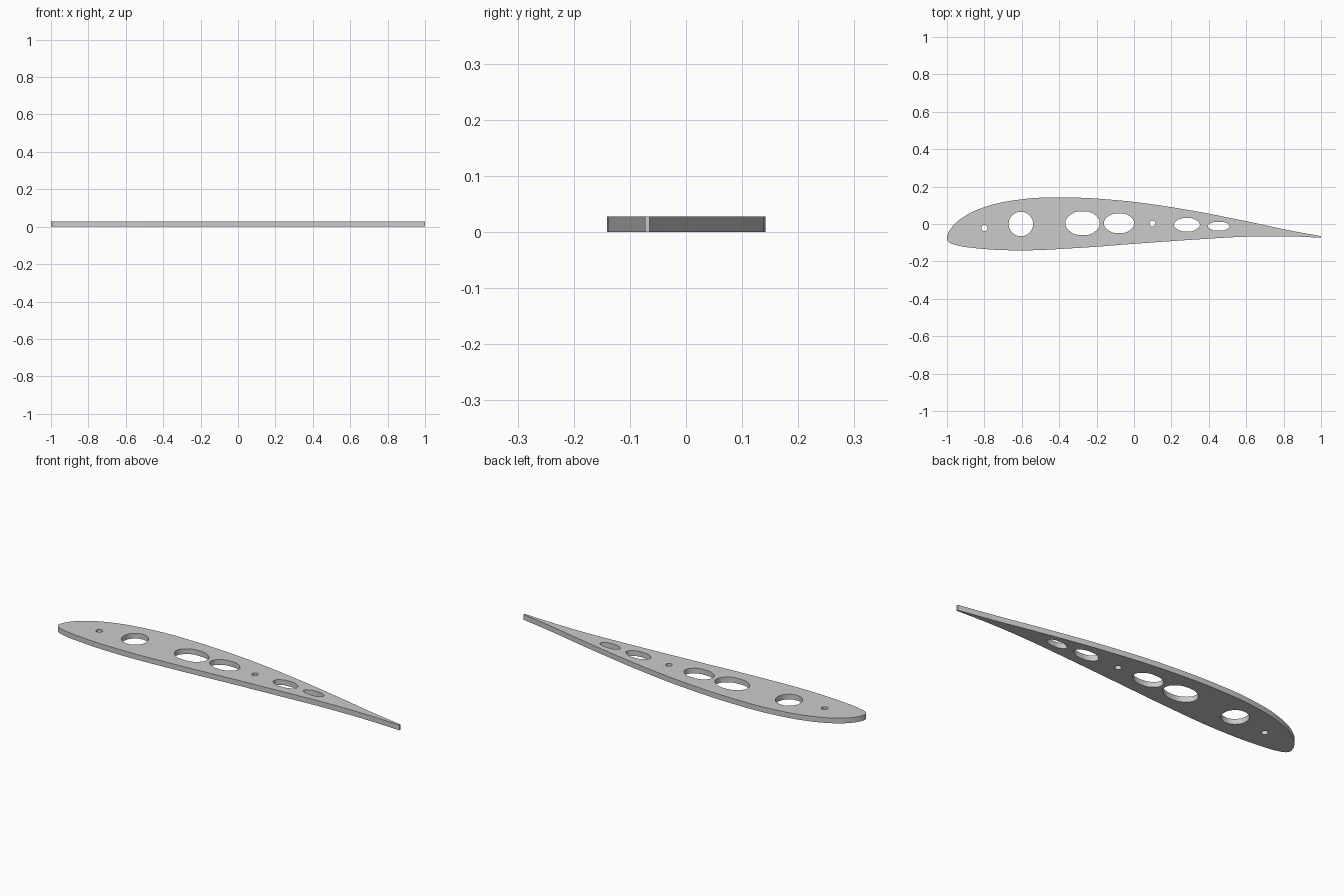
import bpy
import math

cube = bpy.data.objects.get("Cube")
if cube:
    bpy.data.objects.remove(cube, do_unlink=True)

THICK = 0.028

# Aerofoil outline, nose to tail on top, then back along the underside
UPPER = [(-1, -0.07), (-0.98, -0.025), (-0.92, 0.032), (-0.8, 0.09), (-0.6, 0.132),
         (-0.39, 0.142), (-0.1, 0.128), (0.2, 0.09), (0.6, 0.015), (0.8, -0.028), (1, -0.065)]
LOWER = [(1, -0.073), (0.8, -0.066), (0.6, -0.068), (0.3, -0.085), (0, -0.106),
         (-0.3, -0.128), (-0.62, -0.141), (-0.85, -0.129), (-0.95, -0.113),
         (-0.99, -0.097), (-1, -0.08)]

# Lightening and rod holes: centre x, centre y, radius x, radius y
HOLES = [(-0.8, -0.022, 0.016, 0.016), (-0.605, 0, 0.065, 0.065),
         (-0.275, 0.004, 0.092, 0.064), (-0.08, 0.004, 0.081, 0.053),
         (0.098, 0.003, 0.016, 0.016), (0.283, -0.004, 0.069, 0.036),
         (0.453, -0.012, 0.058, 0.024)]


def add_outline(curve, points, corners=()):
    """Closed smooth spline with sharp corners at the given points."""
    spline = curve.splines.new("BEZIER")
    spline.bezier_points.add(len(points) - 1)
    spline.use_cyclic_u = True
    for i, (bp, (x, y)) in enumerate(zip(spline.bezier_points, points)):
        bp.co = (x, y, 0)
        kind = "VECTOR" if i in corners else "AUTO"
        bp.handle_left_type = bp.handle_right_type = kind


def ellipse(cx, cy, rx, ry, n=8):
    return [(cx + rx * math.cos(math.tau * i / n), cy + ry * math.sin(math.tau * i / n))
            for i in range(n)]


# Rib plate: filled flat outline with holes, extruded to thickness
curve = bpy.data.curves.new("wing_rib", "CURVE")
curve.dimensions = "2D"
curve.fill_mode = "BOTH"
curve.extrude = THICK / 2
curve.resolution_u = 8
tail = len(UPPER) - 1
add_outline(curve, UPPER + LOWER, corners=(tail, tail + 1))
for hole in HOLES:
    add_outline(curve, ellipse(*hole))

rib = bpy.data.objects.new("wing_rib", curve)
rib.location.z = THICK / 2
bpy.context.collection.objects.link(rib)
bpy.ops.object.select_all(action="DESELECT")
rib.select_set(True)
bpy.context.view_layer.objects.active = rib
bpy.ops.object.convert(target="MESH")
rib = bpy.context.object

# Weld the caps to the walls, then shade
bpy.ops.object.mode_set(mode="EDIT")
bpy.ops.mesh.select_all(action="SELECT")
bpy.ops.mesh.remove_doubles(threshold=0.0001)
bpy.ops.mesh.normals_make_consistent(inside=False)
bpy.ops.object.mode_set(mode="OBJECT")
bpy.ops.object.shade_smooth_by_angle(angle=math.radians(30))

# Plain grey
grey = bpy.data.materials.new("grey")
grey.use_nodes = True
colour = (0.6, 0.6, 0.6, 1)
grey.diffuse_color = colour
grey.node_tree.nodes["Principled BSDF"].inputs["Base Color"].default_value = colour
rib.data.materials.clear()
rib.data.materials.append(grey)
